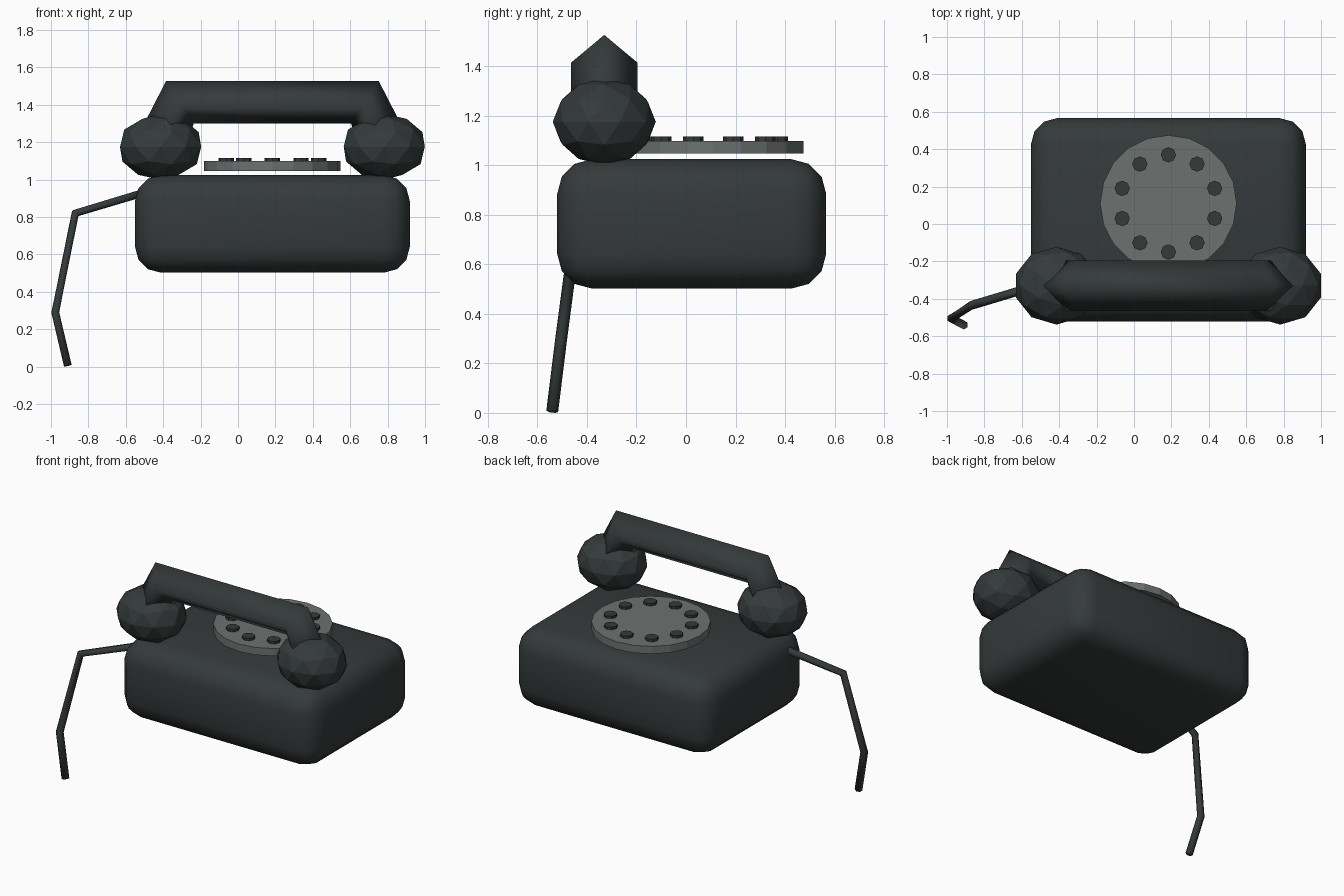
import bpy, bmesh
from math import pi, sin, cos
from mathutils import Vector, Matrix

if "Cube" in bpy.data.objects:
    bpy.data.objects.remove(bpy.data.objects["Cube"])

CX = 0.184  # centre line of the telephone


def material(name, rgb):
    m = bpy.data.materials.new(name)
    m.diffuse_color = (*rgb, 1)
    m.use_nodes = True
    m.node_tree.nodes["Principled BSDF"].inputs["Base Color"].default_value = m.diffuse_color
    return m


DARK = material("dark_shell", (0.035, 0.042, 0.042))
GREY = material("dial_grey", (0.15, 0.17, 0.165))


def finish(bm, name, mat, smooth=False):
    bmesh.ops.recalc_face_normals(bm, faces=bm.faces)
    for f in bm.faces:
        f.smooth = smooth
    me = bpy.data.meshes.new(name)
    bm.to_mesh(me)
    bm.free()
    me.materials.append(mat)
    ob = bpy.data.objects.new(name, me)
    bpy.context.collection.objects.link(ob)
    return ob


def tube(name, points, radius, sides):
    """Sweep a constant-radius ring along a path lying roughly in the xz plane."""
    pts = [Vector(p) for p in points]
    bm = bmesh.new()
    rings = []
    for i, p in enumerate(pts):
        t = Vector()
        if i > 0:
            t += (p - pts[i - 1]).normalized()
        if i < len(pts) - 1:
            t += (pts[i + 1] - p).normalized()
        t.normalize()
        up = t.cross(Vector((0, 1, 0))).normalized()
        side = up.cross(t).normalized()
        rings.append([bm.verts.new(p + radius * (cos(a) * side + sin(a) * up))
                      for a in (2 * pi * k / sides for k in range(sides))])
    for a, b in zip(rings, rings[1:]):
        for k in range(sides):
            j = (k + 1) % sides
            bm.faces.new((a[k], a[j], b[j], b[k]))
    bm.faces.new(rings[0])
    bm.faces.new(rings[-1])
    return finish(bm, name, DARK, True)


def disc(name, x, y, z0, z1, radius, sides, mat):
    bm = bmesh.new()
    bmesh.ops.create_cone(bm, cap_ends=True, segments=sides, radius1=radius,
                          radius2=radius, depth=z1 - z0,
                          matrix=Matrix.Translation((x, y, (z0 + z1) / 2)))
    return finish(bm, name, mat)


# Rounded body
bm = bmesh.new()
bmesh.ops.create_cube(bm, size=1, matrix=Matrix.Translation((CX, 0.023, 0.763))
                      @ Matrix.Diagonal((1.47, 1.086, 0.522, 1)))
bmesh.ops.bevel(bm, geom=bm.edges[:], offset=0.14, segments=3, profile=0.5,
                affect='EDGES')
finish(bm, "body", DARK, True)

# Dial plate with a ring of ten buttons
disc("dial", CX, 0.11, 1.047, 1.098, 0.365, 20, GREY)
for i in range(10):
    a = pi / 2 + i * pi / 5
    disc(f"dial_button_{i}", CX + 0.26 * cos(a), 0.11 + 0.26 * sin(a),
         1.085, 1.115, 0.041, 8, DARK)

# Earpiece and mouthpiece
for name, x in (("earpiece", CX - 0.598), ("mouthpiece", CX + 0.598)):
    bm = bmesh.new()
    bmesh.ops.create_icosphere(bm, subdivisions=2, radius=1,
                               matrix=Matrix.Translation((x, -0.33, 1.175))
                               @ Matrix.Diagonal((0.228, 0.208, 0.176, 1)))
    finish(bm, name, DARK)

# Four-sided handle bent down into both ends
tube("handle", [(CX + dx, -0.33, z) for dx, z in
                ((-0.598, 1.175), (-0.495, 1.413), (0.495, 1.413), (0.598, 1.175))],
     0.135, 4)

# Cord hanging from the left side
tube("cord", [(-0.42, -0.30, 0.955), (-0.87, -0.435, 0.82),
              (-0.977, -0.505, 0.29), (-0.91, -0.54, 0.006)], 0.024, 6)
